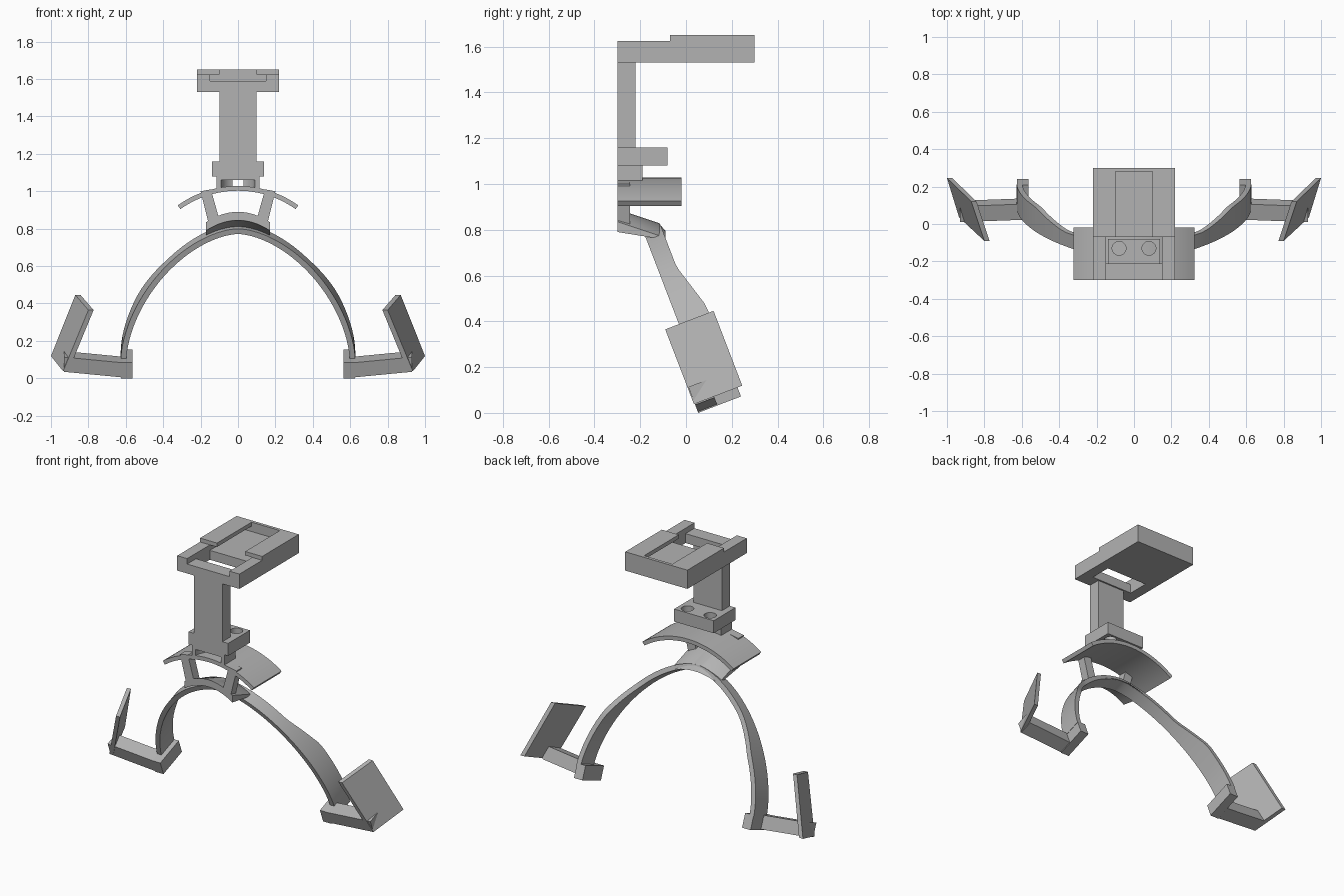
import bpy, bmesh, math
from mathutils import Vector

cube = bpy.data.objects.get("Cube")
if cube:
    bpy.data.objects.remove(cube, do_unlink=True)

grey = bpy.data.materials.new("plain grey")
grey.use_nodes = True
COLOUR = (0.45, 0.45, 0.45, 1)
grey.diffuse_color = COLOUR
grey.node_tree.nodes["Principled BSDF"].inputs["Base Color"].default_value = COLOUR

TILT = math.radians(21)
C, S = math.cos(TILT), math.sin(TILT)


def tilted(x, u, v):
    """Headband frame: u runs across the band, v up along it."""
    return (x, C * u - S * v, S * u + C * v)


def loft(name, rings):
    """Join closed rings of equal length and cap both ends."""
    bm = bmesh.new()
    loops = [[bm.verts.new(p) for p in ring] for ring in rings]
    n = len(loops[0])
    for a, b in zip(loops, loops[1:]):
        for i in range(n):
            j = (i + 1) % n
            bm.faces.new((a[i], a[j], b[j], b[i]))
    bm.faces.new(loops[0])
    bm.faces.new(loops[-1])
    bmesh.ops.recalc_face_normals(bm, faces=bm.faces)
    mesh = bpy.data.meshes.new(name)
    bm.to_mesh(mesh)
    bm.free()
    mesh.materials.append(grey)
    mesh.polygons.foreach_set("use_smooth", [True] * len(mesh.polygons))
    mesh.set_sharp_from_angle(angle=math.radians(30))
    obj = bpy.data.objects.new(name, mesh)
    bpy.context.scene.collection.objects.link(obj)
    return obj


def box(name, x, y, z, frame=lambda *p: p):
    return loft(name, [[frame(x[i], y[j], zz) for i, j in ((0, 0), (1, 0), (1, 1), (0, 1))]
                       for zz in z])


def cylinder(name, x, y, radius, z):
    turn = [2 * math.pi * i / 32 for i in range(32)]
    return loft(name, [[(x + radius * math.cos(t), y + radius * math.sin(t), zz)
                        for t in turn] for zz in z])


def cut(obj, cutters):
    """Subtract the cutters, then discard them."""
    for cutter in cutters:
        cutter.hide_render = True
        mod = obj.modifiers.new("cut", 'BOOLEAN')
        mod.object, mod.operation, mod.solver = cutter, 'DIFFERENCE', 'EXACT'
    bpy.context.view_layer.update()
    graph = bpy.context.evaluated_depsgraph_get()
    result = bpy.data.meshes.new_from_object(obj.evaluated_get(graph))
    obj.modifiers.clear()
    obj.data = result
    result.set_sharp_from_angle(angle=math.radians(30))
    for cutter in cutters:
        bpy.data.objects.remove(cutter, do_unlink=True)


# Sliding tray: lowered front, T-shaped slot and an opening by the post
tray = box("tray", (-.22, .22), (-.3, .3), (1.53, 1.65))
cut(tray, [
    box("front_step", (-.3, .3), (-.4, -.07), (1.625, 1.7)),
    box("slot", (-.15, .15), (-.4, .28), (1.59, 1.625)),
    box("throat", (-.1, .1), (-.4, .28), (1.61, 1.7)),
    box("opening", (-.15, .15), (-.21, -.07), (1.5, 1.6)),
])

# Post, drilled base and hollow neck
box("post", (-.1, .1), (-.3, -.22), (1.16, 1.53))
base = box("post_base", (-.14, .14), (-.3, -.08), (1.08, 1.16))
cut(base, [cylinder("bolt_hole", s * .08, -.13, .037, (1, 1.2)) for s in (-1, 1)])
neck = box("neck", (-.115, .115), (-.3, -.19), (1.005, 1.08))
cut(neck, [cylinder("neck_hollow", 0, -.3, .09, (.9, 1.06)),
           box("neck_slit", (-.03, .03), (-.3, -.1), (.9, 1.06))])

# Curved saddle plate
R, SPAN = .53, .62
saddle = []
for i in range(25):
    a = SPAN * (2 * i / 24 - 1)
    saddle.append([((R + t) * math.sin(a), y, 1.028 - R + (R + t) * math.cos(a) - .025)
                   for t, y in ((0, -.3), (.025, -.3), (.025, -.02), (0, -.02))])
loft("saddle", saddle)

# Struts between saddle and crown cap
for s, side in ((1, "left"), (-1, "right")):
    outline = ((.2, 1.0), (.145, 1.01), (.1, .85), (.155, .82))
    loft(side + "_strut", [[(s * x, y, z) for x, z in outline] for y in (-.3, -.245)])

# Crown cap: arched shell sloping down to the back
cap = []
for i in range(17):
    f = 2 * i / 16 - 1
    x, drop = .17 * f, .055 * f * f
    cap.append([(x, -.3, .845 - drop), (x, -.3, .89 - drop),
                (x, -.12, .83 - drop), (x, -.09, .795 - drop * .7)])
loft("crown_cap", cap)


# Headband: rounded arch that widens towards its feet
def arch(t):
    c, s = math.cos(t), math.sin(t)
    p = 2 / 1.7
    return Vector((math.copysign(abs(c) ** p, c) * .612, .06 + .739 * max(s, 0) ** p))


band = []
STEPS = 56
for i in range(STEPS + 1):
    t = math.pi * i / STEPS
    here = arch(t)
    along = arch(min(t + .02, math.pi)) - arch(max(t - .02, 0))
    normal = Vector((along.y, -along.x)).normalized() * .015
    wide = .19 + .06 * min(max((.6 - here.y) / .2, 0), 1)
    o, n = here + normal, here - normal
    band.append([tilted(o.x, .11, o.y), tilted(o.x, wide, o.y),
                 tilted(n.x, wide, n.y), tilted(n.x, .11, n.y)])
loft("headband", band)

# Feet, outrigger bars and angled side pads
for s, side in ((1, "left"), (-1, "right")):
    box(side + "_foot", (s * .565, s * .625), (.05, .25), (-.019, .07), tilted)
    loft(side + "_bar", [[tilted(s * x, u, v + lift)
                          for u, v in ((.05, -.019), (.14, -.019), (.14, .065), (.05, .065))]
                         for x, lift in ((.57, 0), (.93, .037))])
    pad = []
    for inset in (0, .028):
        pad.append([tilted(s * (x - inset), u, v) for x, u, v in (
            (.8, .046, .373), (.87, .272, .373), (1.0, .272, .023), (.935, .046, .023))])
    loft(side + "_pad", pad)
